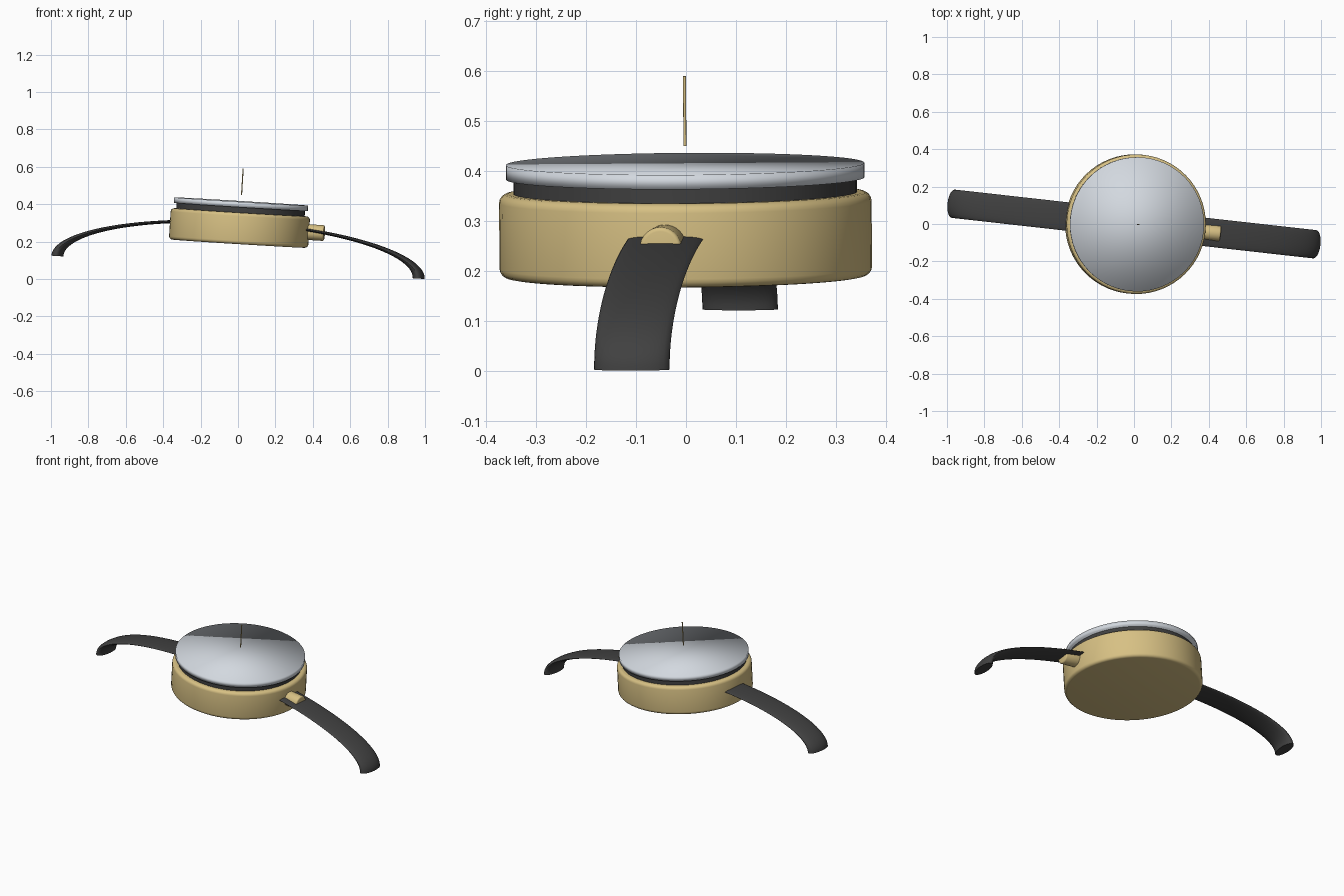
import bpy, bmesh
from math import sin, cos, pi, radians
from mathutils import Matrix

if "Cube" in bpy.data.objects:
    bpy.data.objects.remove(bpy.data.objects["Cube"])

# Shared placement: the whole watch leans right and is turned slightly
PLACE = (Matrix.Translation((0, 0, 0.0627))
         @ Matrix.Rotation(radians(-6.4), 4, 'Z')
         @ Matrix.Rotation(radians(3.55), 4, 'Y'))


def mat(name, rgb):
    m = bpy.data.materials.new(name)
    m.diffuse_color = (*rgb, 1)
    m.use_nodes = True
    m.node_tree.nodes["Principled BSDF"].inputs["Base Color"].default_value = m.diffuse_color
    return m


gold = mat("gold", (0.68, 0.53, 0.23))
black = mat("black", (0.052, 0.052, 0.052))
glass = mat("pale_glass", (0.65, 0.69, 0.74))


def finish(name, bm, material, angle=None):
    """Turn a bmesh into a placed object; angle None = fully smooth."""
    bmesh.ops.recalc_face_normals(bm, faces=bm.faces)
    for f in bm.faces:
        f.smooth = True
    me = bpy.data.meshes.new(name)
    bm.to_mesh(me)
    bm.free()
    me.materials.append(material)
    ob = bpy.data.objects.new(name, me)
    bpy.context.collection.objects.link(ob)
    ob.matrix_world = PLACE
    if angle:
        bpy.ops.object.select_all(action='DESELECT')
        ob.select_set(True)
        bpy.context.view_layer.objects.active = ob
        bpy.ops.object.shade_smooth_by_angle(angle=radians(angle))
    return ob


def skin(bm, rings):
    """Bridge closed rings of points and cap both ends."""
    vs = [[bm.verts.new(p) for p in r] for r in rings]
    n = len(vs[0])
    for a, b in zip(vs, vs[1:]):
        for i in range(n):
            j = (i + 1) % n
            bm.faces.new((a[i], a[j], b[j], b[i]))
    bm.faces.new(vs[0])
    bm.faces.new(vs[-1])


def lathe(name, profile, material, seg=64, move=Matrix(), angle=None):
    bm = bmesh.new()
    skin(bm, [[(r * cos(2 * pi * i / seg), r * sin(2 * pi * i / seg), z)
               for i in range(seg)] for r, z in profile])
    bm.transform(move)
    return finish(name, bm, material, angle)


def rounded(r, z0, z1, b, steps=4):
    """Cylinder profile with rounded rims."""
    arc = [pi / 2 * i / steps for i in range(steps + 1)]
    return ([(r - b + b * sin(t), z0 + b - b * cos(t)) for t in arc]
            + [(r - b + b * cos(t), z1 - b + b * sin(t)) for t in arc])


shift = Matrix.Translation((-0.005, 0, 0))

# Case, gasket ring, glass and centre pin
lathe("case", rounded(0.373, 0.126, 0.294, 0.018), gold, move=shift, angle=35)
lathe("gasket_ring", [(0.344, 0.27), (0.344, 0.324)], black, move=shift, angle=35)
lathe("glass", [(0.359, 0.323), (0.359, 0.352)], glass, move=shift)
lathe("centre_pin", [(0.003, 0.388), (0.003, 0.528)], gold, seg=12, move=shift, angle=35)

# Crown on the right side
crown_move = Matrix.Translation((0, 0, 0.211)) @ Matrix.Rotation(pi / 2, 4, 'Y')
lathe("crown", rounded(0.042, 0.35, 0.452, 0.008), gold, seg=32, move=crown_move, angle=40)

# Strap: upper half of a flattened ring with a lens-shaped section
R, a, b, k = 0.974, 0.031, 0.076, 0.246
bm = bmesh.new()
rings = []
for i in range(65):
    u = pi * i / 64
    rings.append([((R + a * cos(v)) * cos(u), b * sin(v), (R + a * cos(v)) * sin(u) * k)
                  for v in (2 * pi * j / 24 for j in range(24))])
skin(bm, rings)
finish("strap", bm, black, 40)
